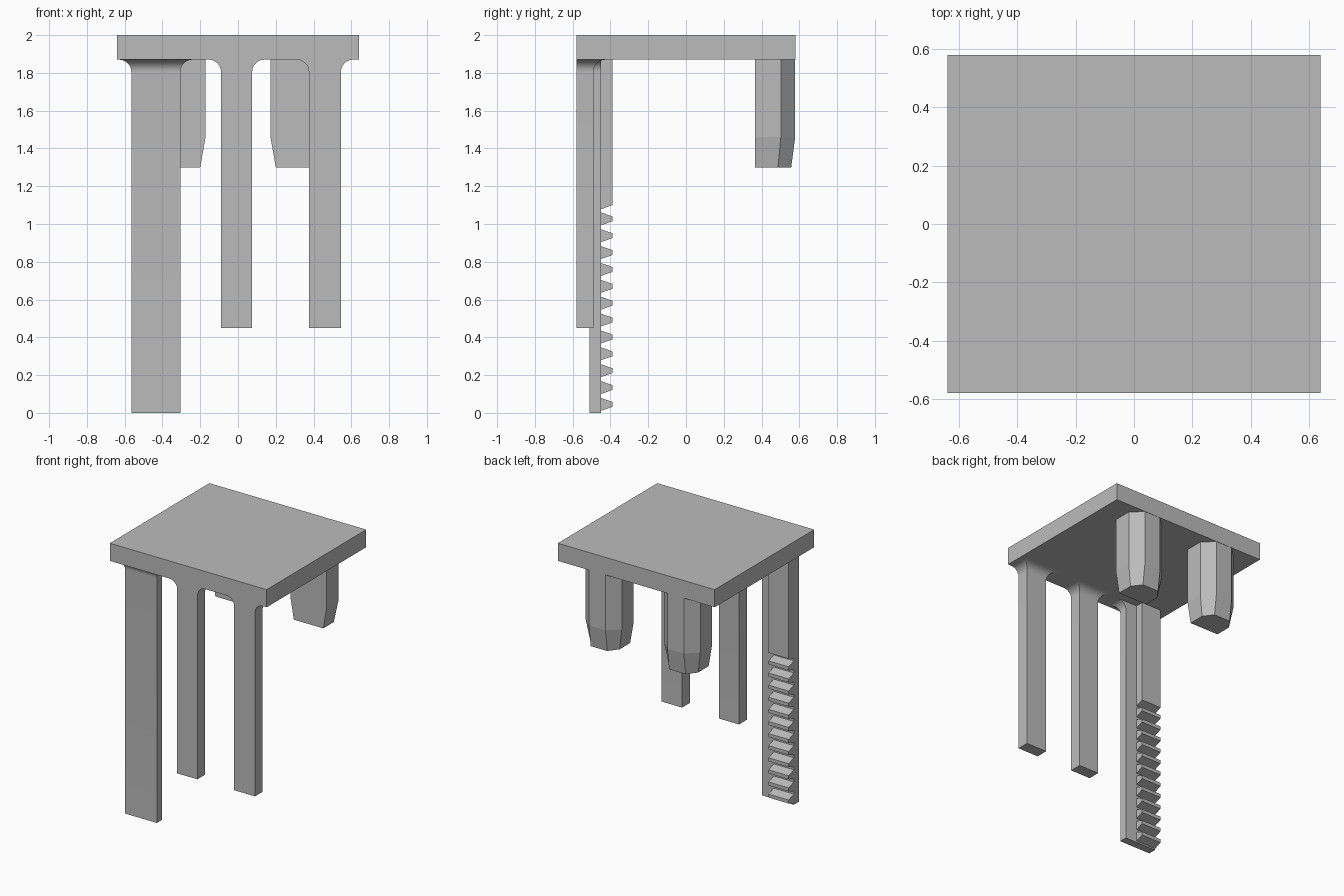
import bpy
import bmesh
import math
from mathutils import Vector

if "Cube" in bpy.data.objects:
    bpy.data.objects.remove(bpy.data.objects["Cube"], do_unlink=True)

GREY = (0.5, 0.5, 0.5, 1.0)
grey = bpy.data.materials.new("plain grey")
grey.use_nodes = True
grey.diffuse_color = GREY
grey.node_tree.nodes["Principled BSDF"].inputs["Base Color"].default_value = GREY

UNDERSIDE = 1.87
FILLET = 0.065


def loft(name, rings, smooth=False):
    """Solid skinned through rings of equal length, with flat end caps."""
    bm = bmesh.new()
    loops = [[bm.verts.new(Vector(p)) for p in ring] for ring in rings]
    for a, b in zip(loops, loops[1:]):
        for i in range(len(a)):
            j = (i + 1) % len(a)
            bm.faces.new((a[i], a[j], b[j], b[i]))
    bm.faces.new(loops[0][::-1])
    bm.faces.new(loops[-1])
    bmesh.ops.recalc_face_normals(bm, faces=bm.faces)
    mesh = bpy.data.meshes.new(name)
    bm.to_mesh(mesh)
    bm.free()
    if smooth:
        mesh.shade_smooth()
        mesh.set_sharp_from_angle(angle=math.radians(15))
    mesh.materials.append(grey)
    obj = bpy.data.objects.new(name, mesh)
    bpy.context.collection.objects.link(obj)
    return obj


def rect(x0, x1, y0, y1, z):
    return [(x0, y0, z), (x1, y0, z), (x1, y1, z), (x0, y1, z)]


def leg(name, x0, x1, y0, y1, bottom, flare_front, flare_back):
    """Rectangular leg that flares into the top through a round fillet."""
    rings = [rect(x0, x1, y0, y1, bottom)]
    steps = 10
    for i in range(steps + 1):
        a = math.pi / 2 * i / steps
        f = FILLET * (1 - math.cos(a))
        z = UNDERSIDE - FILLET * (1 - math.sin(a))
        rings.append(rect(x0 - f, x1 + f, y0 - f * flare_front, y1 + f * flare_back, z))
    return loft(name, rings, smooth=True)


# Flat top
loft("top_plate", [rect(-0.64, 0.64, -0.58, 0.58, z) for z in (UNDERSIDE, 2)])

# Two short legs flush with the front edge, one long leg set back
leg("middle_leg", -0.09, 0.075, -0.58, -0.49, 0.45, 0, 1)
leg("left_leg", 0.375, 0.545, -0.58, -0.49, 0.45, 0, 1)
leg("long_leg", -0.565, -0.305, -0.51, -0.45, 0, 1, 0)

# Toothed rack behind the long leg
BASE, TIP, PITCH = -0.45, -0.39, 0.0893
X0, X1 = -0.565, -0.4


def extrude_x(name, profile):
    return loft(name, [[(x, y, z) for y, z in profile] for x in (X0, X1)])


extrude_x("rack_block", [(BASE, 1.078), (TIP, 1.1), (TIP, UNDERSIDE), (BASE, UNDERSIDE)])
for n in range(12):
    z = 0.045 + n * PITCH
    extrude_x(f"rack_tooth_{n + 1}",
              [(BASE, z - 0.034), (TIP, z - 0.013), (TIP, z + 0.013), (BASE, z + 0.034)])


# Two chamfered posts at the back, tapered towards the tip
def post_ring(cx, z, half, side_y, back_y):
    flat = 0.0675
    outline = [(-half, 0.365), (half, 0.365), (half, side_y),
               (flat, back_y), (-flat, back_y), (-half, side_y)]
    return [(cx + x, y, z) for x, y in outline]


for name, cx in (("back_right_post", -0.32), ("back_left_post", 0.32)):
    loft(name, [post_ring(cx, 1.3, 0.12, 0.487, 0.557),
                post_ring(cx, 1.46, 0.148, 0.502, 0.578),
                post_ring(cx, UNDERSIDE, 0.148, 0.502, 0.578)])
